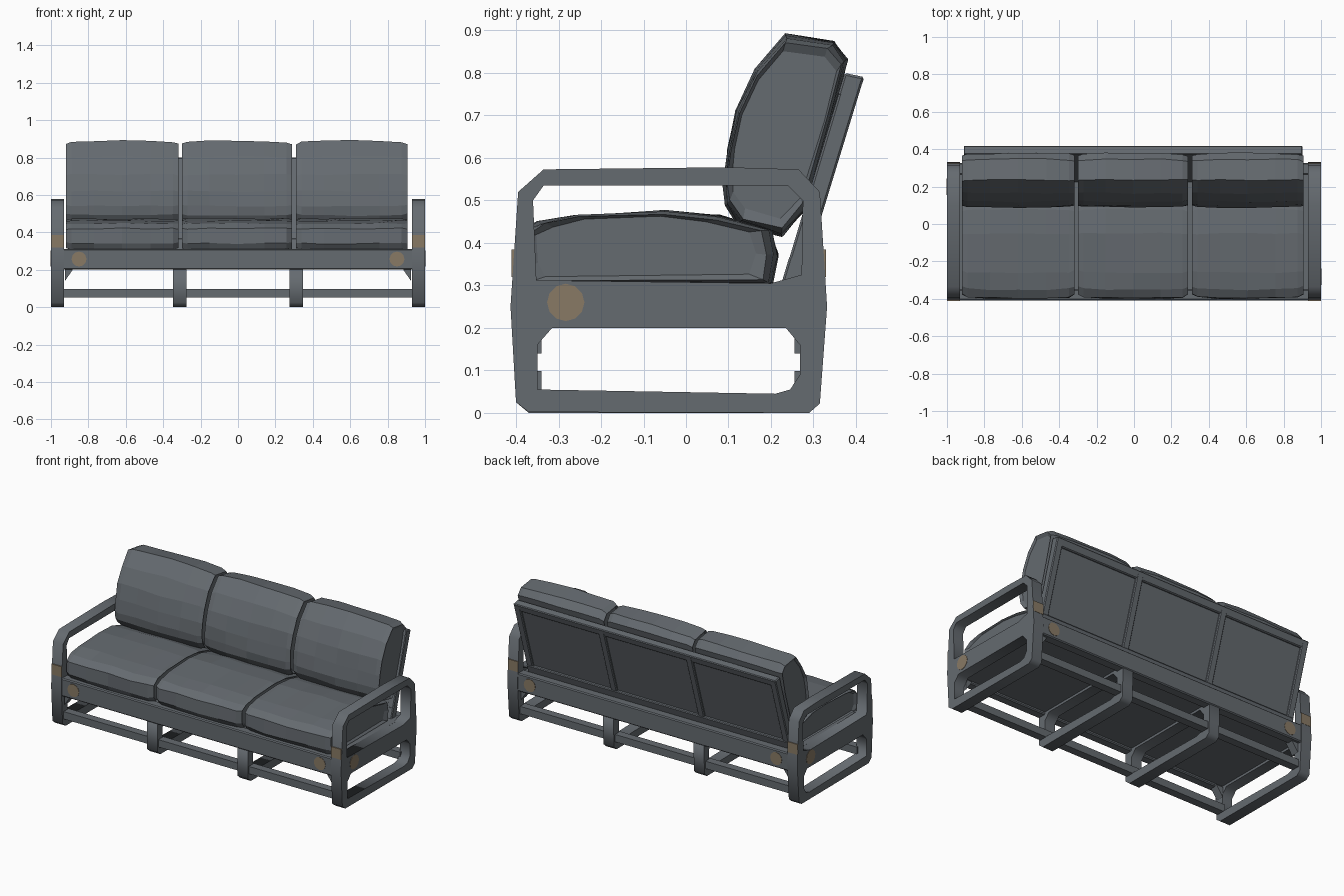
import bpy, bmesh, math, random
from mathutils import Matrix

if "Cube" in bpy.data.objects:
    bpy.data.objects.remove(bpy.data.objects["Cube"])

random.seed(4)


def material(name, rgb):
    m = bpy.data.materials.new(name)
    m.diffuse_color = (*rgb, 1)
    m.use_nodes = True
    m.node_tree.nodes["Principled BSDF"].inputs["Base Color"].default_value = m.diffuse_color
    return m


GREY = material("slate grey", (0.13, 0.146, 0.162))
TAN = material("tan patch", (0.25, 0.195, 0.13))


def finish(name, bm, mat, bevel=0):
    bmesh.ops.recalc_face_normals(bm, faces=bm.faces)
    me = bpy.data.meshes.new(name)
    bm.to_mesh(me)
    bm.free()
    me.materials.append(mat)
    ob = bpy.data.objects.new(name, me)
    bpy.context.collection.objects.link(ob)
    if bevel:
        b = ob.modifiers.new("edge", 'BEVEL')
        b.width, b.segments, b.limit_method = bevel, 1, 'ANGLE'
        b.angle_limit = math.radians(50)
    return ob


def loft(name, sections, mat=GREY, bevel=0):
    """Skin a list of (x, yz profile) sections and cap both ends."""
    bm = bmesh.new()
    rings = [[bm.verts.new((x, y, z)) for y, z in p] for x, p in sections]
    n = len(rings[0])
    for a, b in zip(rings, rings[1:]):
        for i in range(n):
            j = (i + 1) % n
            bm.faces.new((a[i], a[j], b[j], b[i]))
    bm.faces.new(rings[0])
    bm.faces.new(rings[-1])
    return finish(name, bm, mat, bevel)


def box(name, x0, x1, y0, y1, z0, z1, mat=GREY, bevel=0):
    p = [(y0, z0), (y1, z0), (y1, z1), (y0, z1)]
    return loft(name, [(x0, p), (x1, p)], mat, bevel)


def pierced(name, x, half, loops):
    """Flat yz outline with holes, extruded along x."""
    cu = bpy.data.curves.new(name, 'CURVE')
    cu.dimensions, cu.fill_mode, cu.extrude = '2D', 'BOTH', half
    for pts in loops:
        s = cu.splines.new('POLY')
        s.points.add(len(pts) - 1)
        for q, (a, b) in zip(s.points, pts):
            q.co = (a, b, 0, 1)
        s.use_cyclic_u = True
    tmp = bpy.data.objects.new(name + " outline", cu)
    bpy.context.collection.objects.link(tmp)
    dg = bpy.context.evaluated_depsgraph_get()
    me = bpy.data.meshes.new_from_object(tmp.evaluated_get(dg))
    bm = bmesh.new()
    bm.from_mesh(me)
    bpy.data.objects.remove(tmp)
    bpy.data.meshes.remove(me)
    bmesh.ops.remove_doubles(bm, verts=bm.verts, dist=1e-5)
    bm.transform(Matrix(((0, 0, 1, x), (1, 0, 0, 0), (0, 1, 0, 0), (0, 0, 0, 1))))
    return finish(name, bm, GREY)


def cushion(name, x0, x1, profile):
    """Rounded, slightly lumpy cushion: profile shrinks towards its ends."""
    cy = sum(p[0] for p in profile) / len(profile)
    cz = sum(p[1] for p in profile) / len(profile)
    secs = []
    for u, s in ((0.02, .84), (0, .93), (.05, .98), (.25, 1), (.5, 1.01),
                 (.75, 1), (.95, .98), (1, .93), (.98, .84)):
        j = 0.004
        secs.append((x0 + (x1 - x0) * u,
                     [(cy + (y - cy) * s + random.uniform(-j, j),
                       cz + (z - cz) * s + random.uniform(-j, j)) for y, z in profile]))
    secs[0], secs[-1] = (secs[0][0], secs[0][1]), (secs[-1][0], secs[-1][1])
    return loft(name, secs)


# side frames with arm opening and leg opening
lower_hole = [(-.35, .055), (.21, .045), (.245, .055), (.268, .09), (.268, .16),
              (.235, .2), (-.315, .2), (-.35, .16)]
upper_hole = [(-.352, .312), (.2, .305), (.272, .325), (.275, .5), (.24, .535),
              (-.335, .535), (-.36, .5)]
outer = [(-.37, .002), (.29, 0), (.315, .022), (.332, .25), (.315, .52),
         (.265, .573), (.1, .578), (-.335, .573), (-.395, .52), (-.413, .25), (-.4, .025)]
for side, x in (("left", -.965), ("right", .965)):
    pierced(side + "_arm_frame", x, .035, [outer, upper_hole, lower_hole])

# inner leg loops under the seat
inner_outer = [(-.37, 0), (.29, 0), (.315, .022), (.322, .23), (-.4, .23), (-.4, .025)]
for side, x in (("left", -.312), ("right", .312)):
    pierced(side + "_middle_leg_loop", x, .036, [inner_outer, lower_hole])

# seat frame: rails and deck
box("front_seat_rail", -.94, .94, -.408, -.35, .2, .312, bevel=.006)
box("back_seat_rail", -.94, .94, .265, .326, .2, .312, bevel=.006)
box("seat_deck", -.94, .94, -.36, .275, .215, .306)

# low stretchers and small corner braces
for label, y0, y1 in (("front", -.39, -.34), ("back", .255, .305)):
    box(label + "_stretcher", -.94, .94, y0, y1, .052, .098)
    for s in (-1, 1):
        bm = bmesh.new()
        tri = [(.925, .205), (.88, .205), (.925, .14)]
        a = [bm.verts.new((s * x, y0, z)) for x, z in tri]
        b = [bm.verts.new((s * x, y1, z)) for x, z in tri]
        bm.faces.new(a)
        bm.faces.new(b)
        for i in range(3):
            j = (i + 1) % 3
            bm.faces.new((a[i], a[j], b[j], b[i]))
        finish(label + "_corner_brace", bm, GREY)


# reclined backrest frame: panel, rails and stiles
def slope(z0, z1, front, back):
    f = lambda z: .27 + (z - .3) * .30
    return [(f(z0) - front, z0), (f(z0) - back, z0), (f(z1) - back, z1 - .01), (f(z1) - front, z1)]


def sloped(name, x0, x1, z0, z1, front=.047, back=0, bevel=.005):
    p = slope(z0, z1, front, back)
    return loft(name, [(x0, p), (x1, p)], GREY, bevel)


sloped("backrest_panel", -.9, .89, .3, .78, .045, .014, 0)
sloped("backrest_top_rail", -.91, .9, .745, .8)
sloped("backrest_bottom_rail", -.91, .9, .3, .37)
for i, x in enumerate((-.888, -.305, .298, .878)):
    sloped("backrest_stile_%d" % (i + 1), x - .022, x + .022, .305, .795, .046, .001)

# three seat and three back cushions
seat_profile = [(-.375, .308), (-.398, .34), (-.395, .42), (-.35, .448), (-.26, .464),
                (-.05, .474), (.08, .462), (.2, .43), (.215, .37), (.2, .308)]
back_profile = [(.125, .445), (.095, .49), (.09, .54), (.1, .62), (.12, .71), (.165, .805),
                (.235, .888), (.345, .872), (.378, .83), (.345, .7), (.28, .48), (.225, .418)]
for label, x0, x1 in (("left", -.92, -.318), ("middle", -.3, .29), ("right", .31, .905)):
    cushion(label + "_seat_cushion", x0, x1, seat_profile)
    cushion(label + "_back_cushion", x0, x1, back_profile)


# tan patches on rails, legs and side frames
def disc(name, loc, axis, r=.04):
    bm = bmesh.new()
    bmesh.ops.create_cone(bm, cap_ends=True, segments=12, radius1=r, radius2=r, depth=.006)
    rot = Matrix.Rotation(math.pi / 2, 4, 'Y' if axis == 'x' else 'X')
    bm.transform(Matrix.Translation(loc) @ rot)
    finish(name, bm, TAN)


for s in (-1, 1):
    disc("front_rail_patch", (s * .85, -.407, .257), 'y')
    disc("back_rail_patch", (s * .85, .325, .257), 'y')
    disc("side_patch", (s * .999, -s * .283 if s > 0 else .2, .26), 'x', .044)
    xa, xb = sorted((s * .93, s * .999))
    box("front_leg_patch", xa, xb, -.4105, -.402, .32, .385, TAN)
    box("back_leg_patch", xa, xb, .321, .329, .32, .385, TAN)
